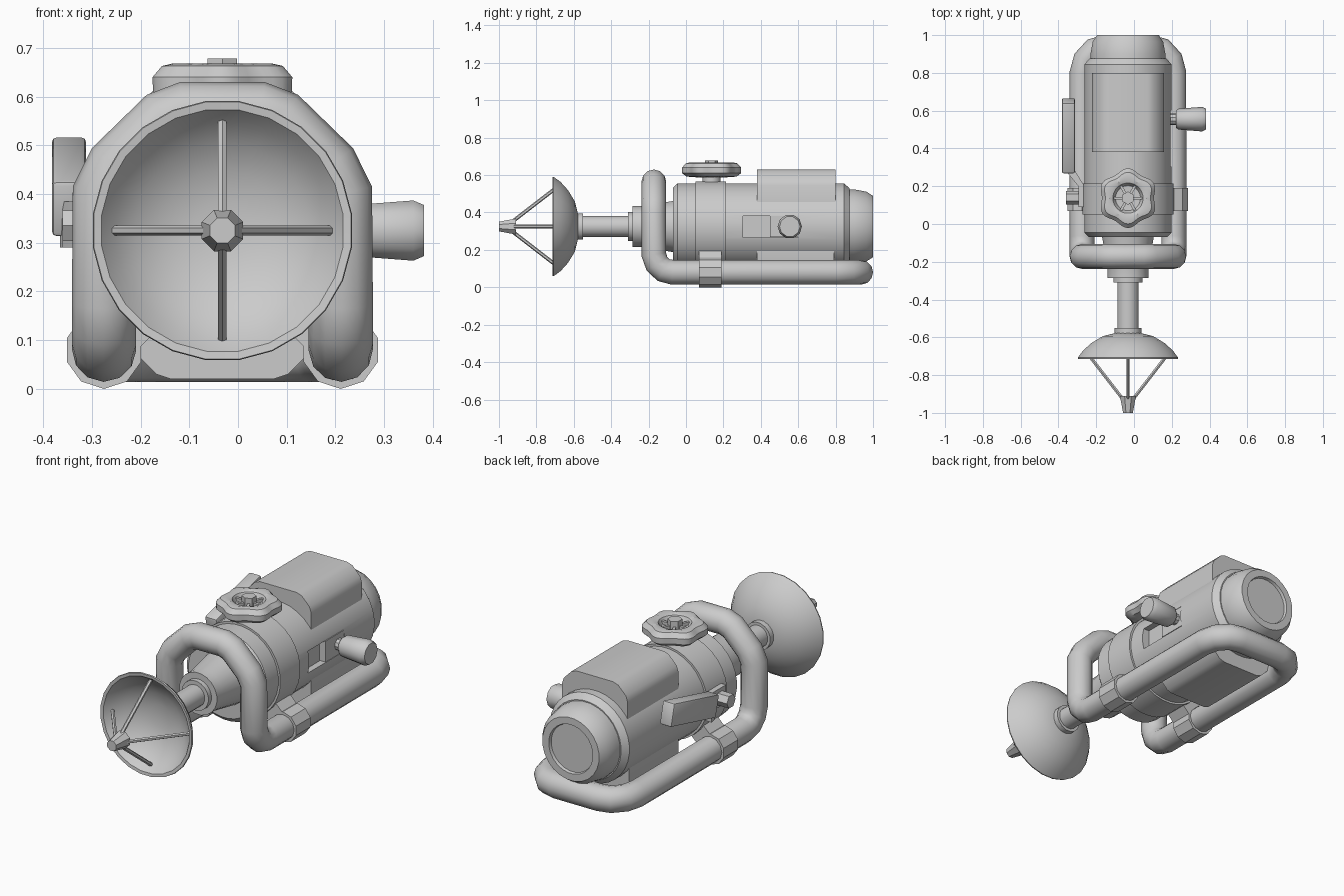
import bpy, bmesh
from math import pi, sin, cos, radians
from mathutils import Matrix, Vector

if "Cube" in bpy.data.objects:
    bpy.data.objects.remove(bpy.data.objects["Cube"])

CX, CZ = -0.032, 0.325          # main axis of the machine
T = Matrix.Translation
ALONG_Y = T((CX, 0, CZ)) @ Matrix.Rotation(-pi / 2, 4, 'X')
PROFILE_Y = T((CX, 0, 0)) @ Matrix.Rotation(pi / 2, 4, 'X')
ALONG_X = Matrix.Rotation(pi / 2, 4, 'Y')


def finish(name, bm, mat=Matrix()):
    bmesh.ops.remove_doubles(bm, verts=bm.verts, dist=1e-5)
    bmesh.ops.transform(bm, matrix=mat, verts=bm.verts)
    bmesh.ops.recalc_face_normals(bm, faces=bm.faces)
    me = bpy.data.meshes.new(name)
    bm.to_mesh(me)
    bm.free()
    ob = bpy.data.objects.new(name, me)
    bpy.context.collection.objects.link(ob)
    return ob


def lathe(name, prof, n=24, mat=ALONG_Y, lobe=0.0):
    """Spin (radius, height) points about local z, optionally with six lobes."""
    bm = bmesh.new()
    rings = []
    for r, h in prof:
        ring = []
        for i in range(n):
            a = 2 * pi * (i + 0.5 * (lobe == 0)) / n
            k = r * (1 - lobe * cos(6 * a) * (r > 0.1))
            ring.append(bm.verts.new((k * cos(a), k * sin(a), h)))
        rings.append(ring)
    for a, b in zip(rings, rings[1:]):
        for i in range(n):
            j = (i + 1) % n
            bm.faces.new((a[i], a[j], b[j], b[i]))
    return finish(name, bm, mat)


def rod(name, r, h0, h1, n=12, mat=ALONG_Y, r2=None):
    return lathe(name, [(0, h0), (r, h0), (r2 or r, h1), (0, h1)], n, mat)


def prism(name, pts, h0, h1, mat=Matrix()):
    """Extrude a flat outline along local z."""
    bm = bmesh.new()
    f = bm.faces.new([bm.verts.new((x, y, h0)) for x, y in pts])
    ext = bmesh.ops.extrude_face_region(bm, geom=[f])['geom']
    bmesh.ops.translate(bm, vec=(0, 0, h1 - h0),
                        verts=[v for v in ext if isinstance(v, bmesh.types.BMVert)])
    return finish(name, bm, mat)


def box(name, size, mat, bevel=0.0):
    bm = bmesh.new()
    bmesh.ops.create_cube(bm, size=1, matrix=Matrix.Diagonal((*size, 1)))
    if bevel:
        bmesh.ops.bevel(bm, geom=bm.edges[:], offset=bevel, segments=2,
                        profile=0.5, affect='EDGES')
    return finish(name, bm, mat)


# Main drum with slot for the side handle
body = lathe("drum_body", [(0, -.07), (.207, -.07), (.232, -.045), (.232, .845),
                           (.205, .875), (0, .875)], 32)
cutter = box("slot_cutter", (.12, .295, .115), T((CX + .25, .4525, CZ)))
cutter.hide_render = True
mod = body.modifiers.new("slot", 'BOOLEAN')
mod.object, mod.operation, mod.solver = cutter, 'DIFFERENCE', 'EXACT'
bpy.context.view_layer.objects.active = body
bpy.ops.object.modifier_apply(modifier="slot")
bpy.data.objects.remove(cutter)

lathe("drum_band", [(0, .05), (.243, .05), (.243, .215), (0, .215)], 32)
lathe("rear_cap", [(0, .85), (.2, .85), (.2, .90), (.188, .965), (.165, 1.0),
                   (.128, 1.0), (.124, .985), (0, .985)])

# Front neck, shaft and collars
lathe("front_neck", [(0, -.06), (.14, -.06), (.11, -.235), (.11, -.285), (.078, -.285),
                     (.078, -.31), (0, -.31)], 20)
rod("shaft", .057, -.57, -.3, 16)
rod("dish_collar", .072, -.59, -.55, 16)

# Dish with feed cone and four stays
lathe("dish", [(0, -.575), (.07, -.578), (.135, -.594), (.195, -.63), (.24, -.67),
               (.268, -.708), (.266, -.715), (.25, -.713), (.222, -.675), (.18, -.64),
               (.125, -.61), (.06, -.595), (0, -.592)])
rod("feed_cone", .028, -1.0, -.91, 8, r2=.046)
for i in range(4):
    d = Vector((cos(i * pi / 2), 0, sin(i * pi / 2)))
    c = Vector((CX, 0, CZ))
    a = c + d * .222 + Vector((0, -.675, 0))
    b = c + d * .025 + Vector((0, -.93, 0))
    m = T(a) @ (b - a).to_track_quat('Z', 'Y').to_matrix().to_4x4()
    rod("feed_stay", .01, 0, (b - a).length, 6, m)

# Upper and lower housings, mirrored about the axis
half = [(.19, .44), (.19, .545), (.18, .575), (.135, .62), (.105, .63)]
outline = half + [(-x, z) for x, z in reversed(half)]
prism("top_housing", outline, -.80, -.38, PROFILE_Y)
prism("bottom_housing", [(x, 2 * CZ - z) for x, z in outline], -.79, -.38, PROFILE_Y)

# Tubular frame: half path mirrored into a closed loop
hx = .243
path = [(.075, -.172, .565), (.12, -.172, .548), (.215, -.172, .455), (hx, -.172, .40),
        (hx, -.172, .175), (hx, -.155, .125), (hx, -.12, .092), (hx, -.07, .08),
        (hx, .80, .08), (.225, .87, .08), (.18, .92, .08), (.12, .935, .08)]
loop = path + [(-x, y, z) for x, y, z in reversed(path)]
cu = bpy.data.curves.new("tube_frame", 'CURVE')
cu.dimensions = '3D'
cu.bevel_depth, cu.bevel_resolution = .066, 4
sp = cu.splines.new('POLY')
sp.points.add(len(loop) - 1)
for p, (x, y, z) in zip(sp.points, loop):
    p.co = (x + CX, y, z, 1)
sp.use_cyclic_u = True
frame = bpy.data.objects.new("tube_frame", cu)
bpy.context.collection.objects.link(frame)
frame.select_set(True)
bpy.context.view_layer.objects.active = frame
bpy.ops.object.convert(target='MESH')

# Clamps and struts tying the frame to the drum
for s in (-1, 1):
    rod("frame_clamp", .08, .07, .19, 10, T((CX + s * hx, 0, .08)) @ Matrix.Rotation(-pi / 2, 4, 'X'))
    box("clamp_strut", (.18, .12, .10),
        T((CX + s * .19, .13, .135)) @ Matrix.Rotation(s * radians(45), 4, 'Y'))

# Hand wheel on top
WHEEL = T((CX, .137, 0))
rod("wheel_stem", .05, .5, .61, 12, WHEEL)
lathe("hand_wheel", [(0, .60), (.08, .588), (.125, .592), (.147, .61), (.148, .64), (.128, .663),
                     (.105, .668), (.08, .66), (.066, .635), (0, .63)], 48, WHEEL, .07)
rod("wheel_hub", .035, .6, .678, 6, WHEEL)
for i in range(3):
    box("wheel_spoke", (.15, .014, .02), WHEEL @ T((0, 0, .64)) @ Matrix.Rotation(i * pi / 3, 4, 'Z'))

# Side handle in its slot
KNOB = T((0, .555, CZ)) @ ALONG_X
box("slide_block", (.09, .15, .11), T((CX + .18, .525, CZ)))
rod("handle_stem", .03, .14, .25, 10, KNOB)
lathe("handle_knob", [(0, .222), (.045, .222), (.055, .235), (.065, .36), (.055, .382),
                      (0, .382)], 10, KNOB)

# Lever on the left side
box("lever_plate", (.07, .385, .118),
    T((-.347, .467, .415)) @ Matrix.Rotation(radians(14), 4, 'X'), .01)
prism("lever_arm", [(-.365, .31), (-.33, .31), (-.262, .2), (-.262, .09), (-.295, .09),
                    (-.295, .2), (-.36, .28)], .29, .385)
rod("lever_bolt", .036, -.36, -.25, 6, T((0, .14, .335)) @ ALONG_X)

# Smooth shading with sharp edges kept
for ob in bpy.context.collection.objects:
    ob.select_set(True)
bpy.context.view_layer.objects.active = body
bpy.ops.object.shade_smooth_by_angle(angle=radians(35))
